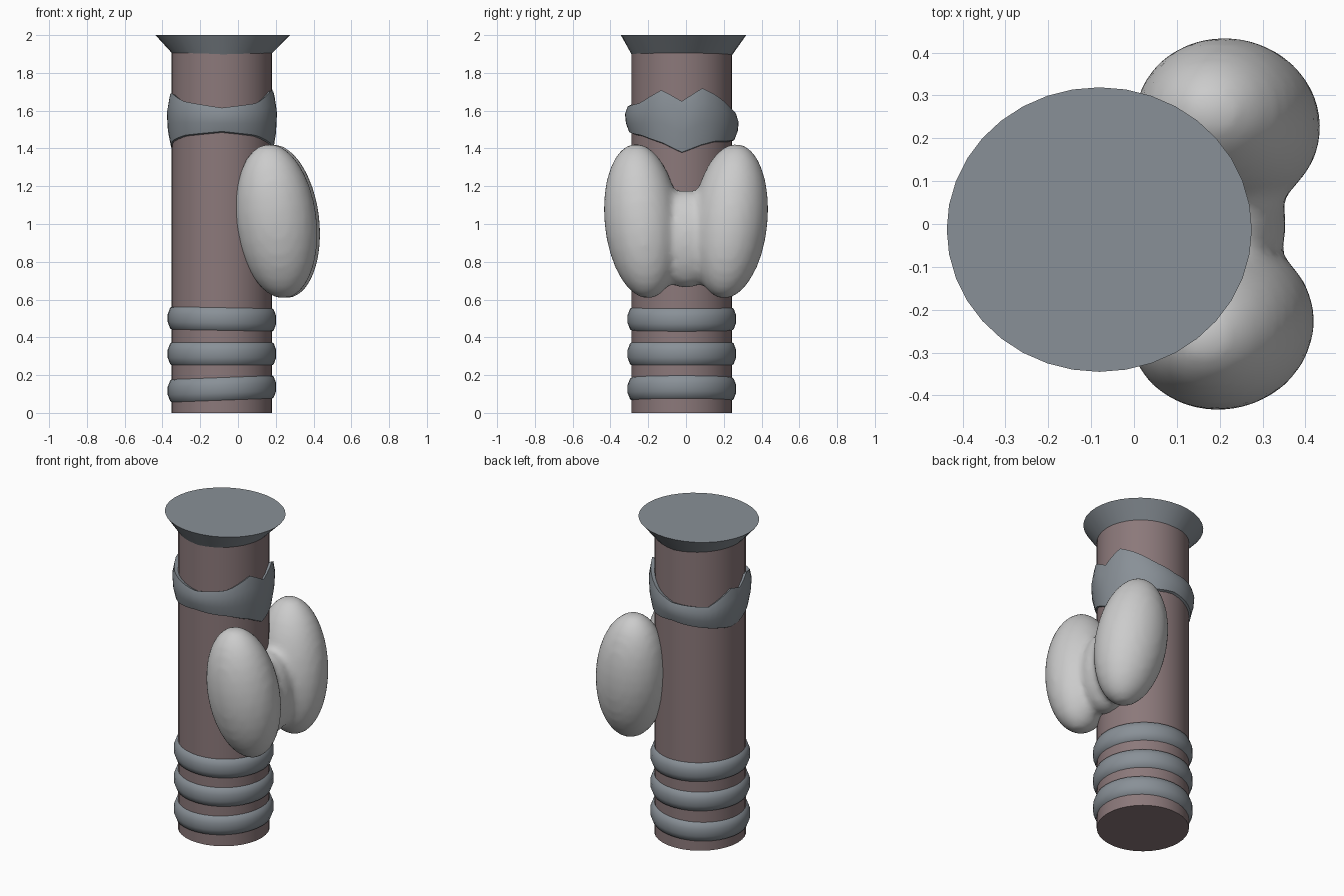
import bpy, bmesh, math
from mathutils import Vector, Matrix

if "Cube" in bpy.data.objects:
    bpy.data.objects.remove(bpy.data.objects["Cube"])

CX, CY, R = -0.085, -0.022, 0.266
N = 36


def material(name, col):
    m = bpy.data.materials.new(name)
    m.diffuse_color = (*col, 1)
    m.use_nodes = True
    m.node_tree.nodes["Principled BSDF"].inputs["Base Color"].default_value = m.diffuse_color
    return m


PINK = material("muscle", (0.26, 0.19, 0.195))
BLUE = material("cartilage", (0.25, 0.28, 0.31))


def finish(bm, name, mat=None, angle=40):
    bmesh.ops.recalc_face_normals(bm, faces=bm.faces)
    me = bpy.data.meshes.new(name)
    bm.to_mesh(me)
    bm.free()
    ob = bpy.data.objects.new(name, me)
    bpy.context.collection.objects.link(ob)
    if mat:
        me.materials.append(mat)
    bpy.ops.object.select_all(action='DESELECT')
    bpy.context.view_layer.objects.active = ob
    ob.select_set(True)
    bpy.ops.object.shade_smooth_by_angle(angle=math.radians(angle))
    return ob


def sweep(name, section, mat, n=N, closed=True, angle=40):
    """section(angle) gives a list of (x, y, z) points, joined around the tube."""
    bm = bmesh.new()
    loops = [[bm.verts.new(p) for p in section(2 * math.pi * i / n)] for i in range(n)]
    k = len(loops[0])
    for i in range(n):
        a, b = loops[i], loops[(i + 1) % n]
        for j in range(k if closed else k - 1):
            bm.faces.new((a[j], b[j], b[(j + 1) % k], a[(j + 1) % k]))
    if not closed:
        bm.faces.new([l[0] for l in loops])
        bm.faces.new([l[-1] for l in loops])
    return finish(bm, name, mat, angle)


def around(t, r, z):
    return (CX + r * math.cos(t), CY + r * math.sin(t), z)


# Main tube
sweep("main_tube", lambda t: [around(t, R, 0), around(t, R, 1.95)], PINK, closed=False)

# Flared top with a flat lid, slightly oval
sweep("flared_top", lambda t: [
    around(t, R - 0.01, 1.88 + 0.015 * abs(math.cos(t))),
    (-0.081 + 0.356 * math.cos(t), -0.013 + 0.332 * math.sin(t), 2.0)],
    BLUE, closed=False)

# Three rounded rings, each with a slight tilt
for i, (z, tilt) in enumerate([(0.127, 0.02), (0.313, 0.0), (0.497, -0.01)]):
    def ring(t, z=z, tilt=tilt):
        pts = []
        for j in range(10):
            a = 2 * math.pi * (j + 0.5) / 10
            pts.append(around(t, 0.253 + 0.036 * math.cos(a),
                              z + 0.068 * math.sin(a) + tilt * math.cos(t) * 0.5))
        return pts
    sweep(f"ring_{i + 1}", ring, BLUE)

# Saddle-shaped collar: (degrees, bottom z, top z)
COLLAR = [(0, 1.37, 1.65), (22, 1.41, 1.72), (40, 1.43, 1.68), (65, 1.43, 1.61),
          (90, 1.44, 1.57), (135, 1.41, 1.56), (165, 1.39, 1.65), (180, 1.40, 1.63),
          (197, 1.43, 1.70), (225, 1.46, 1.65), (270, 1.48, 1.615),
          (310, 1.46, 1.64), (338, 1.42, 1.71), (360, 1.37, 1.65)]


def collar(t):
    d = math.degrees(t)
    for (a, b0, t0), (b, b1, t1) in zip(COLLAR, COLLAR[1:]):
        if a <= d <= b:
            f = (d - a) / (b - a)
            lo, hi = b0 + (b1 - b0) * f, t0 + (t1 - t0) * f
            break
    h = hi - lo
    side = 0.01 * abs(math.sin(t))
    return [around(t, 0.255, lo), around(t, 0.27 + side, lo + 0.01),
            around(t, 0.286 + side, lo + h * 0.4), around(t, 0.291 + side, lo + h * 0.75),
            around(t, 0.28 + side, hi), around(t, 0.255, hi - 0.015)]


sweep("saddle_collar", collar, BLUE, n=48, angle=35)

# Two egg-shaped lobes joined by a bridge, fused into one soft body
bm = bmesh.new()


def egg(center, radii, tilt_x=0.0, tilt_y=0.0):
    m = (Matrix.Translation(Vector(center)) @ Matrix.Rotation(tilt_x, 4, 'X')
         @ Matrix.Rotation(tilt_y, 4, 'Y') @ Matrix.Diagonal((*radii, 1)))
    bmesh.ops.create_uvsphere(bm, u_segments=24, v_segments=16, radius=1, matrix=m)


for s, dx in ((-1, -0.01), (1, 0.005)):
    egg((0.213 + dx, s * 0.233, 1.015), (0.215, 0.2, 0.415), -s * 0.10, -0.12)
egg((0.2, 0, 0.92), (0.155, 0.19, 0.26))
lobes = finish(bm, "paired_lobes")
fuse = lobes.modifiers.new("fuse", 'REMESH')
fuse.mode = 'VOXEL'
fuse.voxel_size = 0.022
fuse.use_smooth_shade = True
soft = lobes.modifiers.new("soften", 'SMOOTH')
soft.factor = 0.5
soft.iterations = 6
